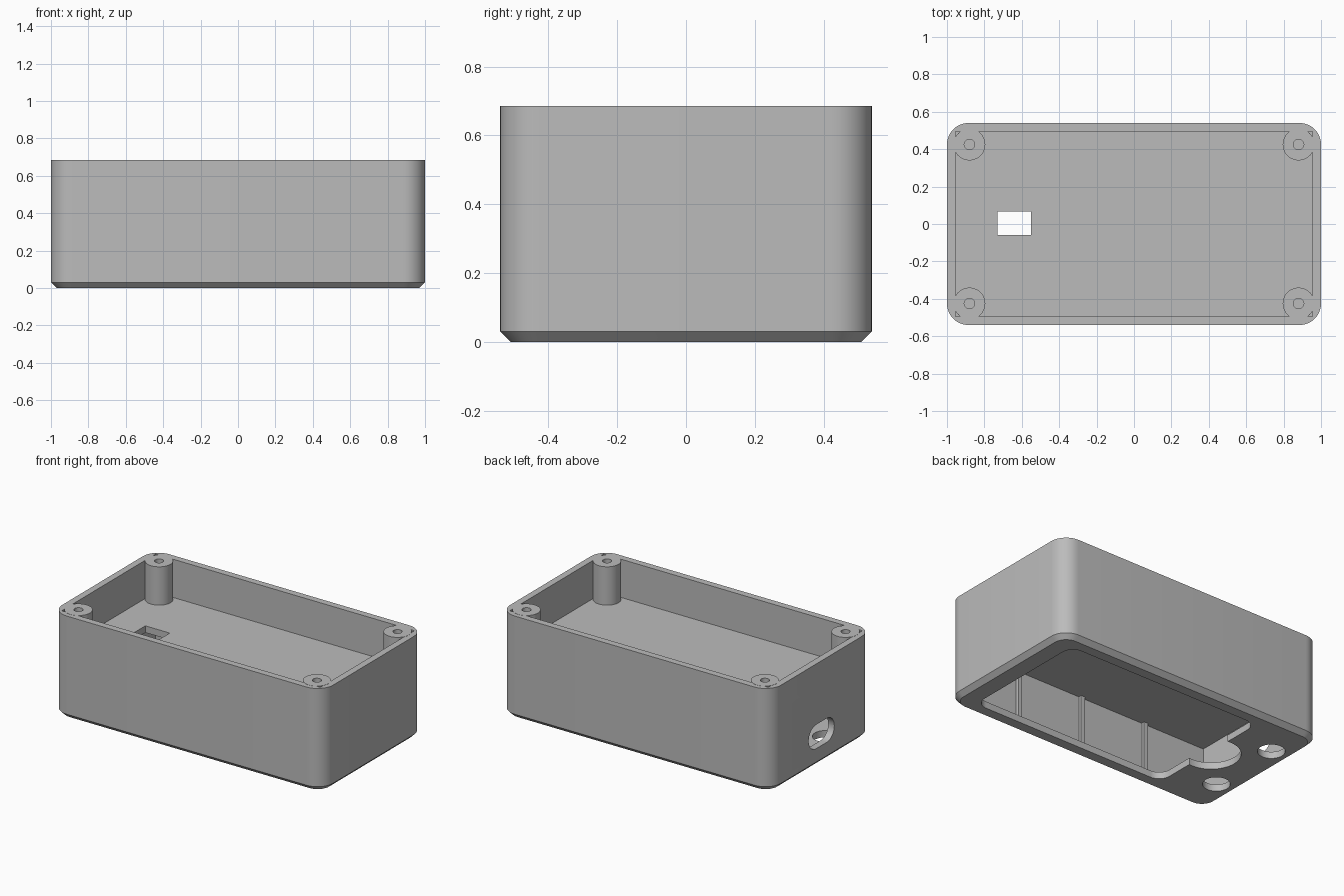
import bpy
import bmesh
from math import sin, cos, pi, radians

if "Cube" in bpy.data.objects:
    bpy.data.objects.remove(bpy.data.objects["Cube"], do_unlink=True)

HX, HY, TOP = 1.0, 0.54, 0.685      # outer half sizes and height
IX, IY = 0.955, 0.495               # inner half sizes
PLATE, CEILING, FLOOR = 0.045, 0.385, 0.43

grey = bpy.data.materials.new("plain grey")
grey.use_nodes = True
COLOUR = (0.5, 0.5, 0.5, 1)
grey.diffuse_color = COLOUR
grey.node_tree.nodes["Principled BSDF"].inputs["Base Color"].default_value = COLOUR


def rounded(hx, hy, r, steps=10):
    """Outline of a rounded rectangle, counter-clockwise."""
    pts = []
    for k, (sx, sy) in enumerate([(1, 1), (-1, 1), (-1, -1), (1, -1)]):
        for i in range(steps + 1):
            a = (k + i / steps) * pi / 2
            pts.append((sx * (hx - r) + r * cos(a), sy * (hy - r) + r * sin(a)))
    return pts


def circle(r, steps=40):
    return [(r * cos(2 * pi * i / steps), r * sin(2 * pi * i / steps)) for i in range(steps)]


def solid(name, layers, at=(0, 0)):
    """Closed solid lofted through (outline, z) layers."""
    bm = bmesh.new()
    rings = [[bm.verts.new((x + at[0], y + at[1], z)) for x, y in pts] for pts, z in layers]
    bm.faces.new(rings[0][::-1])
    bm.faces.new(rings[-1])
    for low, high in zip(rings, rings[1:]):
        for i in range(len(low)):
            j = (i + 1) % len(low)
            bm.faces.new((low[i], low[j], high[j], high[i]))
    mesh = bpy.data.meshes.new(name)
    bm.to_mesh(mesh)
    bm.free()
    mesh.materials.append(grey)
    obj = bpy.data.objects.new(name, mesh)
    bpy.context.collection.objects.link(obj)
    return obj


def prism(name, pts, z0, z1, at=(0, 0)):
    return solid(name, [(pts, z0), (pts, z1)], at)


def box(name, hx, hy, z0, z1, at=(0, 0)):
    return prism(name, [(hx, hy), (-hx, hy), (-hx, -hy), (hx, -hy)], z0, z1, at)


def combine(target, tool, operation):
    """Apply a boolean and discard the tool."""
    mod = target.modifiers.new("cut", 'BOOLEAN')
    mod.operation = operation
    mod.solver = 'EXACT'
    mod.object = tool
    bpy.context.view_layer.objects.active = target
    bpy.ops.object.modifier_apply(modifier=mod.name)
    bpy.data.objects.remove(tool, do_unlink=True)


def smooth(obj):
    bpy.ops.object.select_all(action='DESELECT')
    obj.select_set(True)
    bpy.context.view_layer.objects.active = obj
    bpy.ops.object.shade_smooth_by_angle(angle=radians(30))


# Outer shell with chamfered foot
C = 0.03
case = solid("case_body", [(rounded(HX - C, HY - C, 0.085), 0),
                           (rounded(HX, HY, 0.115), C),
                           (rounded(HX, HY, 0.115), TOP)])

# Upper tray and lower compartment
combine(case, box("tray_cutter", IX, IY, FLOOR, 1), 'DIFFERENCE')
combine(case, box("compartment_cutter", IX, IY, PLATE, CEILING), 'DIFFERENCE')

# Access opening in the base, with a finger notch
combine(case, prism("opening_cutter", rounded(0.72, 0.443, 0.08), -0.1, 0.1, (0.14, 0)), 'DIFFERENCE')
combine(case, prism("notch_cutter", circle(0.18), -0.1, 0.11, (-0.6, 0)), 'DIFFERENCE')

# Round holes in the base
for side in (-1, 1):
    combine(case, prism("base_hole_cutter", circle(0.083), -0.1, 0.1, (-0.855, side * 0.255)), 'DIFFERENCE')

# Rectangular pass-through in the tray floor
combine(case, box("pass_through_cutter", 0.09, 0.063, 0.3, 0.5, (-0.64, 0.003)), 'DIFFERENCE')

# Oblong port in the end wall
port = prism("port_cutter", rounded(0.08, 0.135, 0.079), -0.1, 0.1)
port.rotation_euler = (0, pi / 2, 0)
port.location = (-1, 0, 0.2)
bpy.context.view_layer.update()
combine(case, port, 'DIFFERENCE')
smooth(case)

# Screw posts in the tray corners
for sx, xname in ((-1, "right"), (1, "left")):
    for sy, yname in ((-1, "front"), (1, "back")):
        at = (sx * 0.88, sy * 0.425)
        hole = prism("screw_hole_cutter", circle(0.028, 24), 0.46, 1, at)
        post = prism(f"screw_post_{yname}_{xname}", circle(0.085), FLOOR - 0.01, TOP + 0.001, at)
        combine(case, prism("recess_cutter", circle(0.028, 24), 0.46, 1, at), 'DIFFERENCE')
        combine(post, hole, 'DIFFERENCE')
        smooth(post)

# Slim upright ribs along the long compartment walls
for sy, yname in ((-1, "front"), (1, "back")):
    for i in (-1, 0, 1):
        box(f"rib_{yname}_{i + 2}", 0.014, 0.012, PLATE, CEILING, (i * 0.49, sy * (IY - 0.01)))
